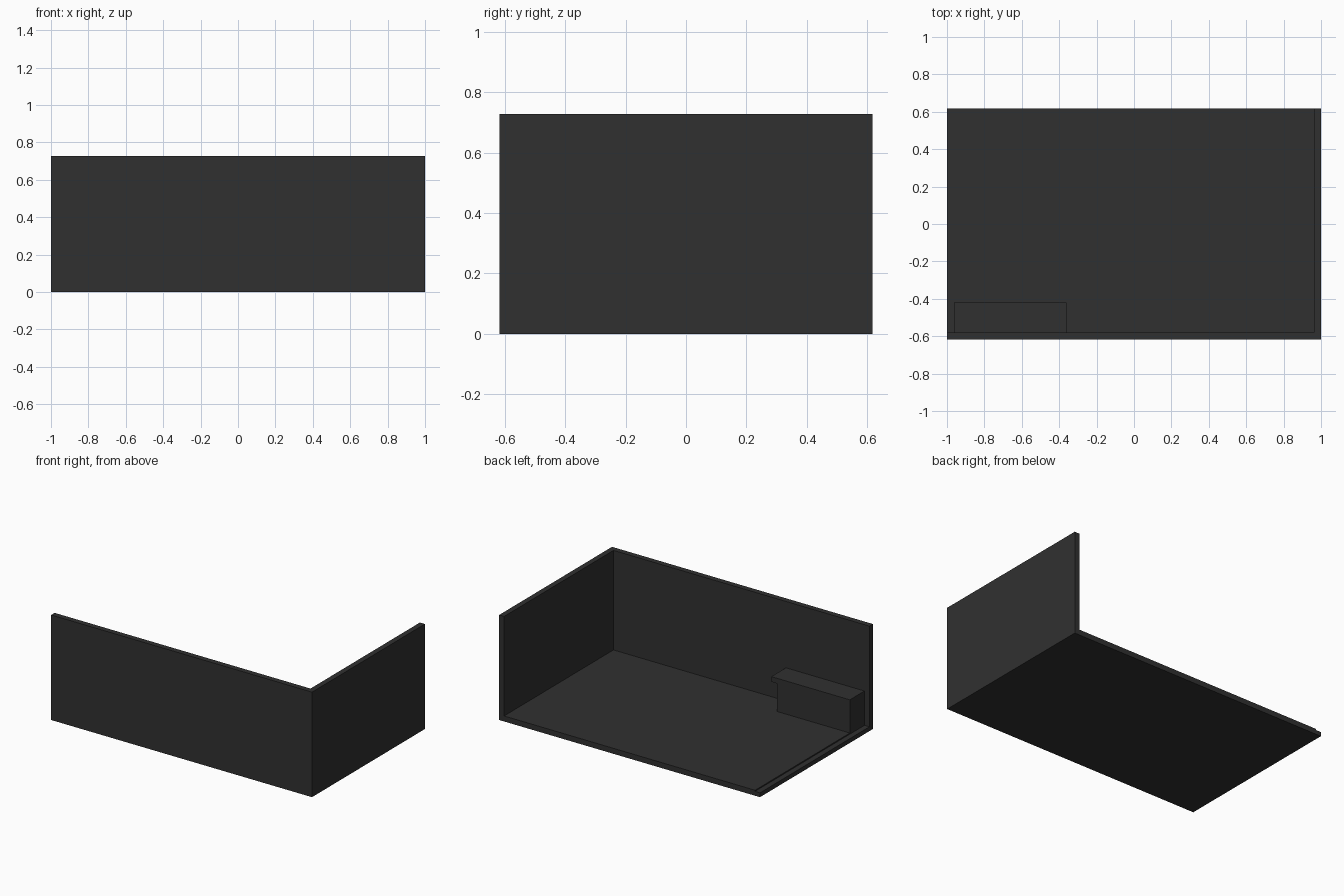
import bpy

if "Cube" in bpy.data.objects:
    bpy.data.objects.remove(bpy.data.objects["Cube"])

# One flat colour for the whole model
charcoal = bpy.data.materials.new("charcoal")
charcoal.diffuse_color = (0.03, 0.03, 0.03, 1.0)
charcoal.use_nodes = True
charcoal.node_tree.nodes["Principled BSDF"].inputs["Base Color"].default_value = charcoal.diffuse_color


def box(name, lo, hi):
    """Axis-aligned box between two corners."""
    bpy.ops.mesh.primitive_cube_add(size=1)
    ob = bpy.context.object
    ob.name = name
    ob.location = [(a + b) / 2 for a, b in zip(lo, hi)]
    ob.scale = [b - a for a, b in zip(lo, hi)]
    bpy.ops.object.transform_apply(location=True, rotation=False, scale=True)
    ob.data.materials.append(charcoal)
    return ob


X, Y, H = 1.0, 0.618, 0.728   # half width, half depth, wall height
T = 0.038                     # thickness of walls and floor
LIP = 0.008                   # small step along the open left edge

# Base slab with the floor panel, stepped down at the open side
box("base_slab", (-X, -Y + T, 0), (X - T, Y, T - LIP))
box("floor_panel", (-X + T, -Y + T, T - LIP), (X - T, Y, T))

# Two walls meeting at the front right corner
box("front_wall", (-X, -Y, 0), (X, -Y + T, H))
box("right_wall", (X - T, -Y + T, 0), (X, Y, H))

# Counter against the front wall, its top overhanging at one end
box("counter_body", (-0.962, -Y + T, T), (-0.405, -0.42, 0.232))
box("counter_top", (-0.962, -Y + T, 0.232), (-0.36, -0.42, 0.268))
